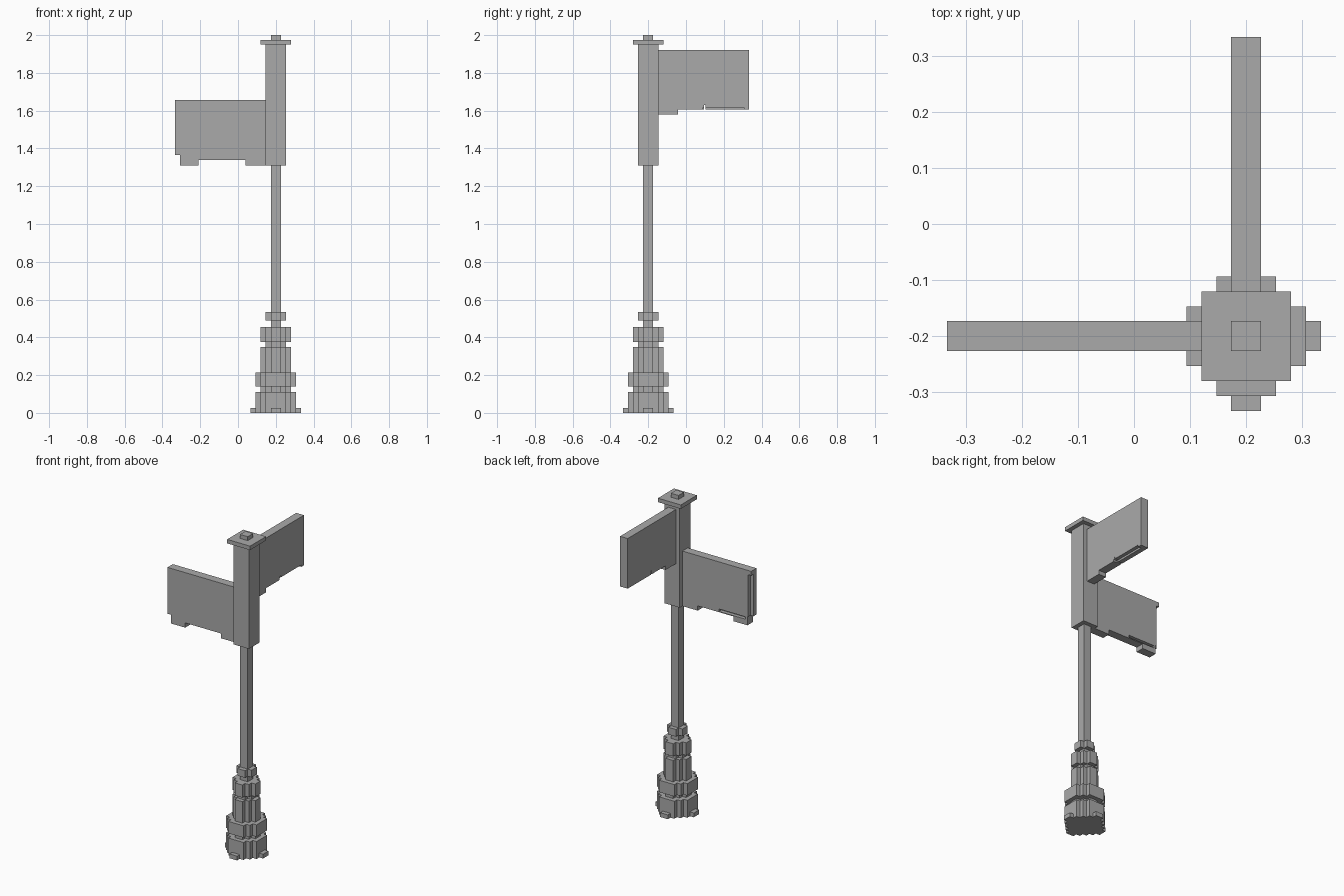
import bpy
import bmesh
from mathutils import Matrix, Vector

if "Cube" in bpy.data.objects:
    bpy.data.objects.remove(bpy.data.objects["Cube"])

U = 0.0266                      # block size of the stepped design
POST = Vector((0.2, -0.2, 0))   # post axis

grey = bpy.data.materials.new("plain grey")
grey.use_nodes = True
grey.diffuse_color = (0.4, 0.4, 0.4, 1)
grey.node_tree.nodes["Principled BSDF"].inputs["Base Color"].default_value = (0.4, 0.4, 0.4, 1)


def prism(name, outline, offset, matrix=Matrix()):
    """Extrude a flat outline of 3D points along offset."""
    bm = bmesh.new()
    face = bm.faces.new([bm.verts.new(p) for p in outline])
    ext = bmesh.ops.extrude_face_region(bm, geom=[face], use_keep_orig=True)
    moved = [g for g in ext["geom"] if isinstance(g, bmesh.types.BMVert)]
    bmesh.ops.translate(bm, verts=moved, vec=offset)
    bmesh.ops.transform(bm, matrix=matrix, verts=bm.verts)
    bmesh.ops.recalc_face_normals(bm, faces=bm.faces)
    mesh = bpy.data.meshes.new(name)
    bm.to_mesh(mesh)
    bm.free()
    mesh.materials.append(grey)
    obj = bpy.data.objects.new(name, mesh)
    bpy.context.collection.objects.link(obj)
    return obj


def tier(name, reach, start, z0, z1):
    """Stepped round block: reach out to the sides, start = half width there."""
    quarter = []
    for a in range(reach, start - 1, -1):
        b = reach + start - a
        if quarter:
            quarter.append((a, b - 1))
        quarter.append((a, b))
    outline = []
    for turn in range(4):
        for a, b in quarter:
            p = Matrix.Rotation(turn * 1.5707963, 3, "Z") @ Vector((a * U, b * U, 0))
            outline.append(POST + p + Vector((0, 0, z0)))
    return prism(name, outline, (0, 0, z1 - z0))


# Stepped base, post, sleeve and cap
for name, reach, start, z0, z1 in [
    ("base_plate", 5, 1, 0, 0.027),
    ("base_lower_block", 4, 2, 0.027, 0.11),
    ("base_neck", 3, 1, 0.11, 0.14),
    ("base_wide_ring", 4, 2, 0.14, 0.215),
    ("base_shaft", 3, 1, 0.215, 0.35),
    ("shaft_neck", 2, 1, 0.35, 0.375),
    ("shaft_ring", 3, 1, 0.375, 0.455),
    ("post", 1, 1, 0.455, 1.31),
    ("post_collar", 2, 1, 0.49, 0.535),
    ("sleeve", 2, 2, 1.31, 1.95),
    ("cap", 3, 3, 1.95, 1.975),
    ("finial", 1, 1, 1.975, 2.0),
]:
    tier(name, reach, start, z0, z1)


def sign(name, outline, cuts, matrix):
    """Board drawn as (distance from post, height); cuts are back-edge notches."""
    board = prism(name, [(d, -U, z) for d, z in outline], (0, 2 * U, 0), matrix)
    for d0, d1, z0, z1 in cuts:
        corners = [(d0, z0), (d1, z0), (d1, z1), (d0, z1)]
        cutter = prism("cutter", [(d, 0.004, z) for d, z in corners], (0, U * 2, 0), matrix)
        cutter.hide_render = True
        mod = board.modifiers.new("notch", "BOOLEAN")
        mod.operation = "DIFFERENCE"
        mod.solver = "EXACT"
        mod.object = cutter
        bpy.context.view_layer.objects.active = board
        bpy.ops.object.modifier_apply(modifier=mod.name)
        bpy.data.objects.remove(cutter)


IN, OUT = 2 * U, 0.533

# Lower board, reaching toward -x
lower = [(IN, 1.31), (0.16, 1.31), (0.16, 1.34), (0.41, 1.34), (0.41, 1.31),
         (0.507, 1.31), (0.507, 1.365), (OUT, 1.365), (OUT, 1.657), (IN, 1.657)]
sign("lower_sign", lower, [(0.512, 0.55, 1.3, 1.63), (0.31, 0.495, 1.345, 1.36)],
     Matrix.Translation(POST) @ Matrix.Scale(-1, 4, (1, 0, 0)))

# Upper board, reaching toward +y
upper = [(IN, 1.58), (0.157, 1.58), (0.157, 1.606), (0.295, 1.606), (0.295, 1.63),
         (0.303, 1.63), (0.303, 1.606), (OUT, 1.606), (OUT, 1.922), (IN, 1.922)]
swap = Matrix(((0, 1, 0, 0), (1, 0, 0, 0), (0, 0, 1, 0), (0, 0, 0, 1)))
sign("upper_sign", upper, [(0.29, 0.507, 1.59, 1.618)],
     Matrix.Translation(POST) @ swap)
